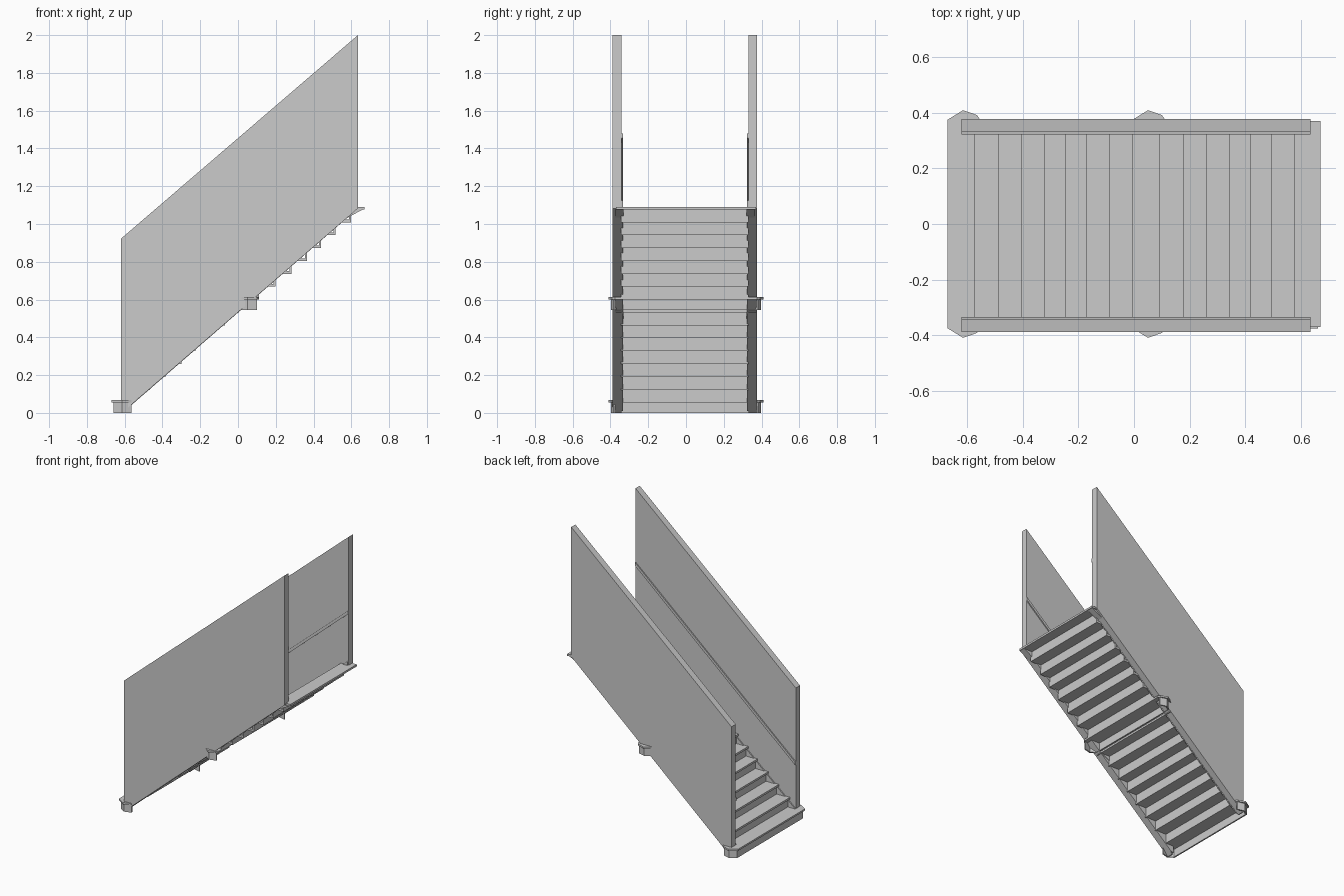
import bpy, bmesh
from mathutils import Vector

if "Cube" in bpy.data.objects:
    bpy.data.objects.remove(bpy.data.objects["Cube"])

YC = -0.006                      # centre line of the walls
RISE = 0.0682
RUNS = [-0.67, -0.575, -0.488, -0.405, -0.322, -0.248, -0.172, -0.09, 0.005]


def prism(name, pts, offset):
    """Extrude a polygon of 3D points along an offset vector."""
    bm = bmesh.new()
    face = bm.faces.new([bm.verts.new(p) for p in pts])
    ext = bmesh.ops.extrude_face_region(bm, geom=[face])
    verts = [g for g in ext["geom"] if isinstance(g, bmesh.types.BMVert)]
    bmesh.ops.translate(bm, verts=verts, vec=Vector(offset))
    bmesh.ops.recalc_face_normals(bm, faces=bm.faces)
    mesh = bpy.data.meshes.new(name)
    bm.to_mesh(mesh)
    bm.free()
    ob = bpy.data.objects.new(name, mesh)
    bpy.context.collection.objects.link(ob)
    return ob


def side(name, pts, y0, y1):
    """Prism from an x-z profile between two y values."""
    return prism(name, [(x, y0, z) for x, z in pts], (0, y1 - y0, 0))


def box(name, x0, x1, y0, y1, z0, z1):
    return side(name, [(x0, z0), (x1, z0), (x1, z1), (x0, z1)], y0, y1)


def flight(tag, dx, dz):
    """Eight steps: a starter step with side ears, then plain steps."""
    # starter tread with angled ends
    half = [(-0.67, 0.375), (-0.615, 0.409), (-0.565, 0.392), (-0.553, 0.375)]
    outline = half + [(x, -y) for x, y in reversed(half)]
    prism(tag + "_starter_tread", [(x + dx, y, 0.056 + dz) for x, y in outline],
          (0, 0, RISE - 0.056))
    # starter riser: thin shell that wraps round the ears
    outer = [(-0.565, 0.384), (-0.615, 0.398), (-0.658, 0.370)]
    inner = [(-0.565, 0.375), (-0.613, 0.388), (-0.648, 0.364)]
    shell = (outer + [(x, -y) for x, y in reversed(outer)]
             + [(x, -y) for x, y in inner] + list(reversed(inner)))
    prism(tag + "_starter_riser", [(x + dx, y, dz) for x, y in shell], (0, 0, 0.056))
    # plain treads and risers
    for i in range(1, 8):
        top = dz + RISE * (i + 1)
        x0, x1 = RUNS[i] + dx, RUNS[i + 1] + dx
        last = i == 7
        w = 0.371 if last else 0.337
        box(f"{tag}_tread_{i + 1}", x0, x1 if last else x1 + 0.022,
            YC * (not last) - w, YC * (not last) + w, top - 0.014, top)
        box(f"{tag}_riser_{i + 1}", x0 + 0.012, x0 + 0.022,
            YC - 0.337, YC + 0.337, top - RISE - 0.007, top - 0.014)
    # sloped brackets under the top tread
    for s in (-1, 1):
        side(f"{tag}_bracket", [(-0.085 + dx, 0.488 + dz), (-0.003 + dx, 0.532 + dz),
                                (-0.085 + dx, 0.532 + dz)],
             YC + s * 0.325, YC + s * 0.370)


flight("lower", 0, 0)
flight("upper", 0.665, RISE * 8)

# walls, inner stringers and sloped rails on both sides
X0, X1 = -0.62, 0.635
for s, n in ((-1, "front"), (1, "back")):
    side(n + "_wall", [(X0, 0), (-0.615, 0), (X1, 1.083), (X1, 2.0), (X0, 0.922)],
         YC + s * 0.336, YC + s * 0.383)
    side(n + "_stringer", [(X0, 0.01), (-0.60, 0.01), (X1 - 0.01, 1.073),
                           (X1, 1.125), (X0, 0.07)],
         YC + s * 0.328, YC + s * 0.336)
    side(n + "_rail", [(X0, 0.378), (X1, 1.456), (X1, 1.48), (X0, 0.402)],
         YC + s * 0.328, YC + s * 0.336)
